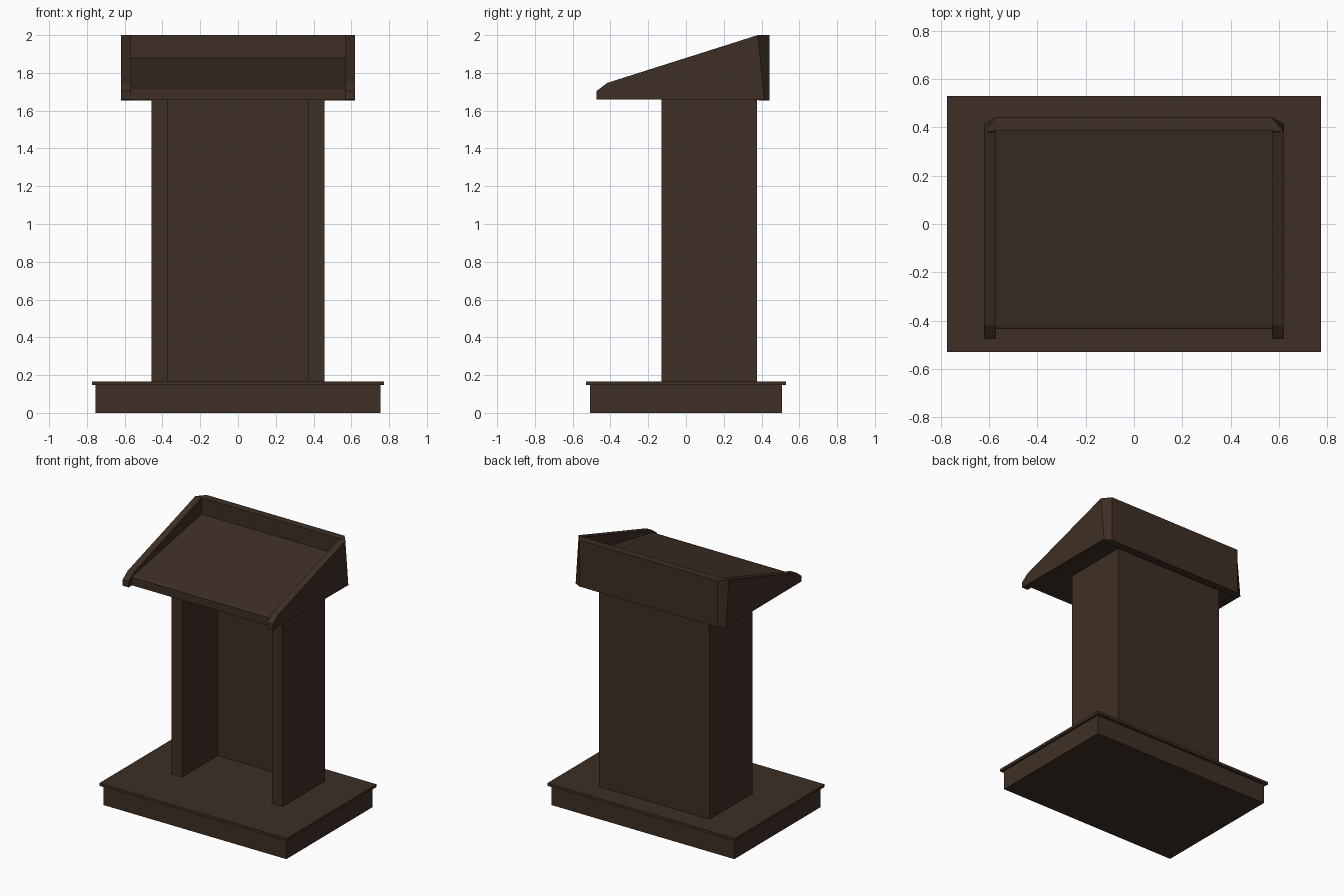
import bpy, bmesh

if "Cube" in bpy.data.objects:
    bpy.data.objects.remove(bpy.data.objects["Cube"])

wood = bpy.data.materials.new("dark_walnut")
wood.diffuse_color = (0.048, 0.028, 0.018, 1)
wood.use_nodes = True
wood.node_tree.nodes["Principled BSDF"].inputs["Base Color"].default_value = wood.diffuse_color


def finish(name, bm):
    bmesh.ops.recalc_face_normals(bm, faces=bm.faces)
    me = bpy.data.meshes.new(name)
    bm.to_mesh(me)
    bm.free()
    me.materials.append(wood)
    ob = bpy.data.objects.new(name, me)
    bpy.context.collection.objects.link(ob)
    return ob


def loft(name, a, b):
    """Solid between two matching outlines."""
    bm = bmesh.new()
    va = [bm.verts.new(p) for p in a]
    vb = [bm.verts.new(p) for p in b]
    bm.faces.new(va)
    bm.faces.new(vb)
    n = len(a)
    for i in range(n):
        j = (i + 1) % n
        bm.faces.new((va[i], va[j], vb[j], vb[i]))
    return finish(name, bm)


def prism_z(name, pts, z0, z1):
    return loft(name, [(x, y, z0) for x, y in pts], [(x, y, z1) for x, y in pts])


def rect(hx, hy):
    return [(-hx, -hy), (hx, -hy), (hx, hy), (-hx, hy)]


# stepped base
prism_z("base", rect(0.755, 0.508), 0, 0.147)
prism_z("base_top_plate", rect(0.773, 0.53), 0.147, 0.167)

# U-shaped column, open to the front
prism_z("column", [(-0.457, -0.13), (-0.37, -0.13), (-0.37, 0.29), (0.37, 0.29),
                   (0.37, -0.13), (0.457, -0.13), (0.457, 0.375), (-0.457, 0.375)],
        0.167, 1.662)

# sloped reading board, solid underneath
board = [(-0.435, 1.66), (-0.435, 1.72), (-0.417, 1.728), (0.39, 1.88), (0.39, 1.66)]
loft("reading_board", [(-0.572, y, z) for y, z in board], [(0.572, y, z) for y, z in board])

# side panels, rear edge leaning to follow the corner facet
side = [(-0.475, 1.66), (-0.475, 1.703), (-0.417, 1.747), (0.38, 2.0)]
for s, label in ((-1, "left"), (1, "right")):
    outer = side + [(0.415, 1.656)]
    inner = side + [(0.415, 1.656)]
    loft(label + "_side_panel", [(s * 0.62, y, z) for y, z in outer],
         [(s * 0.57, y, z) for y, z in inner])

# back panel with tapering corner facets
low = [(-0.57, 0.385), (0.57, 0.385), (0.62, 0.415), (0.57, 0.442), (-0.57, 0.442), (-0.62, 0.415)]
top = [(-0.57, 0.385), (0.57, 0.385), (0.62, 0.38), (0.57, 0.442), (-0.57, 0.442), (-0.62, 0.38)]
loft("back_panel", [(x, y, 1.654) for x, y in low], [(x, y, 2.0) for x, y in top])
